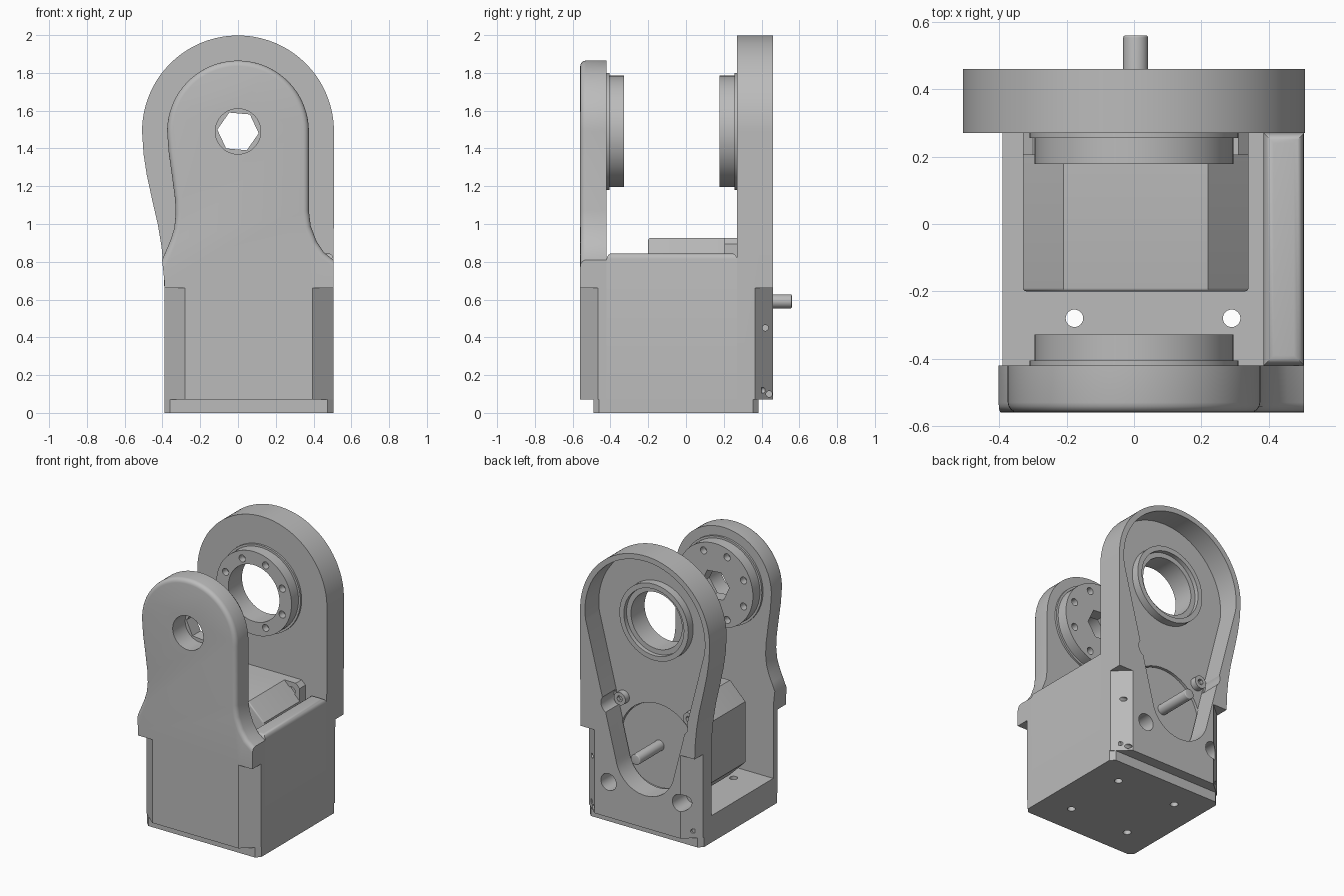
import bpy, bmesh
from math import sin, cos, radians

cube = bpy.data.objects.get("Cube")
if cube:
    bpy.data.objects.remove(cube, do_unlink=True)

grey = bpy.data.materials.new("satin grey")
grey.use_nodes = True
grey.diffuse_color = (0.5, 0.5, 0.5, 1)
grey.node_tree.nodes["Principled BSDF"].inputs["Base Color"].default_value = (0.5, 0.5, 0.5, 1)

PIVOT = 1.49            # height of the joint axis
MX, MZ = 0.005, 0.59    # motor axis
L, R = -0.39, 0.505     # housing sides
FRONT, BACK = -0.56, 0.46


def arc(cx, cz, r, a0=0, a1=360, n=64):
    full = a1 - a0 == 360
    steps = n if full else n + 1
    return [(cx + r * cos(radians(a0 + (a1 - a0) * i / n)),
             cz + r * sin(radians(a0 + (a1 - a0) * i / n))) for i in range(steps)]


def rect(x0, x1, z0, z1, cx=0.0, cz=0.0):
    """Rectangle with optional corner cuts of cx by cz."""
    if not cx:
        return [(x0, z0), (x1, z0), (x1, z1), (x0, z1)]
    return [(x0 + cx, z0), (x1 - cx, z0), (x1, z0 + cz), (x1, z1 - cz),
            (x1 - cx, z1), (x0 + cx, z1), (x0, z1 - cz), (x0, z0 + cz)]


def prism(name, pts, lo, hi, axis="Y", bevel=None, width=0.03):
    """Extrude a profile along an axis; bevel is a test choosing edges to round."""
    bm = bmesh.new()
    place = (lambda p, d: (p[0], d, p[1])) if axis == "Y" else \
            (lambda p, d: (p[0], p[1], d)) if axis == "Z" else \
            (lambda p, d: (d, p[0], p[1]))
    rings = [[bm.verts.new(place(p, d)) for p in pts] for d in (lo, hi)]
    n = len(pts)
    for ring in rings:
        bm.faces.new(ring)
    for i in range(n):
        j = (i + 1) % n
        bm.faces.new((rings[0][i], rings[0][j], rings[1][j], rings[1][i]))
    bmesh.ops.recalc_face_normals(bm, faces=bm.faces)
    if bevel:
        edges = [e for e in bm.edges if all(bevel(v.co) for v in e.verts)]
        bmesh.ops.bevel(bm, geom=edges, offset=width, segments=4, profile=0.5, affect="EDGES")
    me = bpy.data.meshes.new(name)
    bm.to_mesh(me)
    bm.free()
    me.materials.append(grey)
    ob = bpy.data.objects.new(name, me)
    bpy.context.collection.objects.link(ob)
    return ob


def activate(ob):
    bpy.ops.object.select_all(action="DESELECT")
    ob.select_set(True)
    bpy.context.view_layer.objects.active = ob


def cut(ob, pts, lo, hi, axis="Y"):
    cutter = prism("cutter", pts, lo, hi, axis)
    cutter.hide_render = True
    mod = ob.modifiers.new("cut", "BOOLEAN")
    mod.operation, mod.solver, mod.object = "DIFFERENCE", "EXACT", cutter
    activate(ob)
    bpy.ops.object.modifier_apply(modifier=mod.name)
    bpy.data.objects.remove(cutter, do_unlink=True)


def chamfer_corners(ob, y_face, y_in):
    """Cut the vertical housing corners on one end between two heights."""
    out = y_face + (y_face - y_in)
    for side, s in ((L, 1), (R, -1)):
        tri = [(side + 0.11 * s, y_face), (side, y_in), (side - 0.11 * s, y_face),
               (side, out)]
        cut(ob, tri, 0.03, 0.66, "Z")


# Front arm with rounded head and flared foot
front_outline = arc(0, PIVOT, 0.375, 0, 180) + [
    (-0.367, 1.38), (-0.35, 1.26), (-0.333, 1.13), (-0.33, 1.05), (-0.337, 0.98),
    (-0.355, 0.92), (-0.378, 0.865), (-0.402, 0.81), (L, 0.7), (L, 0.07), (R, 0.07),
    (R, 0.81), (0.455, 0.85), (0.415, 0.91), (0.385, 0.99), (0.375, 1.07)]
front_arm = prism("front_arm", front_outline, FRONT, -0.42,
                  bevel=lambda c: c.y < -0.5 and c.z > 0.8)
cut(front_arm, arc(0, PIVOT, 0.12), -0.6, -0.4)
chamfer_corners(front_arm, FRONT, -0.465)

# Back arm with a tapered pocket in its outer face
back_outline = arc(0, PIVOT, 0.508, 0, 180) + [
    (-0.5, 1.37), (-0.483, 1.26), (-0.455, 1.13), (-0.425, 1.0), (-0.405, 0.88),
    (-0.395, 0.78), (L, 0.66), (L, 0.07), (R, 0.07)]
back_arm = prism("back_arm", back_outline, 0.27, BACK)
pocket = arc(0, PIVOT, 0.47, -8, 188) + arc(0, 0.53, 0.23, 190, 350, 24)
cut(back_arm, pocket, 0.305, 0.5)
cut(back_arm, arc(MX, MZ, 0.3), 0.2, 0.31)
cut(back_arm, arc(0, PIVOT, 0.2), 0.2, 0.5)
for sx in (-1, 1):
    cut(back_arm, arc(MX + 0.27 * sx, 0.87, 0.07, n=32), 0.315, 0.5)
    cut(back_arm, arc(MX + 0.28 * sx, 0.32, 0.06, n=32), 0.31, 0.5)
    cut(back_arm, arc(0.057 + 0.4 * sx, 0.12, 0.015, n=16), 0.4, 0.5)
chamfer_corners(back_arm, BACK, 0.365)
for y, z in ((0.42, 0.45), (0.44, 0.1)):
    cut(back_arm, arc(y, z, 0.016, n=16), 0.35, 0.6, "X")

# Raised seat around the joint hole
joint_seat = prism("joint_seat", arc(0, PIVOT, 0.27), 0.3, 0.36)
cut(joint_seat, arc(0, PIVOT, 0.235), 0.33, 0.4)
cut(joint_seat, arc(0, PIVOT, 0.2), 0.2, 0.4)

# Housing side wall, floor and base
side_wall = prism("side_wall", rect(0.385, R, 0.07, 0.845), -0.42, 0.27,
                  bevel=lambda c: c.z > 0.8)
floor = prism("floor", rect(L, 0.385, -0.42, 0.27), 0.07, 0.19, "Z")
base = prism("base", rect(L, R, -0.49, 0.385, 0.03, 0.03), 0, 0.07, "Z")
for x in (-0.177, 0.29):
    for y in (-0.28, 0.19):
        for part in (floor, base):
            cut(part, arc(x, y, 0.026, n=24), -0.1, 0.3, "Z")

# Joint discs facing each other, each with a thin lip and a ring of screw holes
def joint_disc(name, y_plate, y_face, bore):
    direction = 1 if y_face > y_plate else -1
    lip_end = y_plate + 0.014 * direction
    disc = prism(name, arc(0, PIVOT, 0.295), *sorted((y_plate, y_face)))
    lip = prism(name + "_lip", arc(0, PIVOT, 0.31), *sorted((y_plate, lip_end)))
    for i in range(8):
        a = radians(22.5 + 45 * i)
        cut(disc, arc(0.24 * cos(a), PIVOT + 0.24 * sin(a), 0.025, n=20),
            *sorted((y_face - 0.05 * direction, y_face + 0.05)) if direction > 0
            else (y_face - 0.05, y_face + 0.05))
    for part in (disc, lip):
        cut(part, bore, y_plate - 0.3, y_plate + 0.3)


joint_disc("front_joint_disc", -0.42, -0.328, arc(0, PIVOT, 0.11, -5, 355, 6))
joint_disc("back_joint_disc", 0.27, 0.178, arc(0, PIVOT, 0.2))

# Motor with cut corners, square flange, pilot and shaft
H = 0.335
prism("motor_body", rect(MX - H, MX + H, MZ - H, MZ + H, 0.12, 0.12), -0.2, 0.215,
      bevel=lambda c: c.y < -0.1, width=0.01)
flange = prism("motor_flange", rect(MX - H, MX + H, MZ - H, MZ + H, 0.03, 0.03), 0.205, 0.27)
for sx in (-1, 1):
    for sz in (-1, 1):
        cut(flange, arc(MX + 0.27 * sx, MZ + 0.27 * sz, 0.03, n=24), 0.1, 0.25)
prism("motor_pilot", arc(MX, MZ, 0.296), 0.26, 0.29)
prism("motor_shaft", arc(MX, MZ, 0.037, n=32), 0.28, 0.56,
      bevel=lambda c: c.y > 0.5, width=0.006)

# Motor screws in the back arm
for side, sx in (("left", 1), ("right", -1)):
    screw = prism(side + "_motor_screw", arc(MX + 0.27 * sx, 0.87, 0.045, n=32), 0.3, 0.35)
    cut(screw, arc(MX + 0.27 * sx, 0.87, 0.022, n=6), 0.325, 0.4)

# Smooth shading with sharp creases
for ob in bpy.context.scene.objects:
    if ob.type == "MESH" and ob.data.materials and ob.data.materials[0] == grey:
        activate(ob)
        bpy.ops.object.shade_smooth_by_angle(angle=radians(30))
